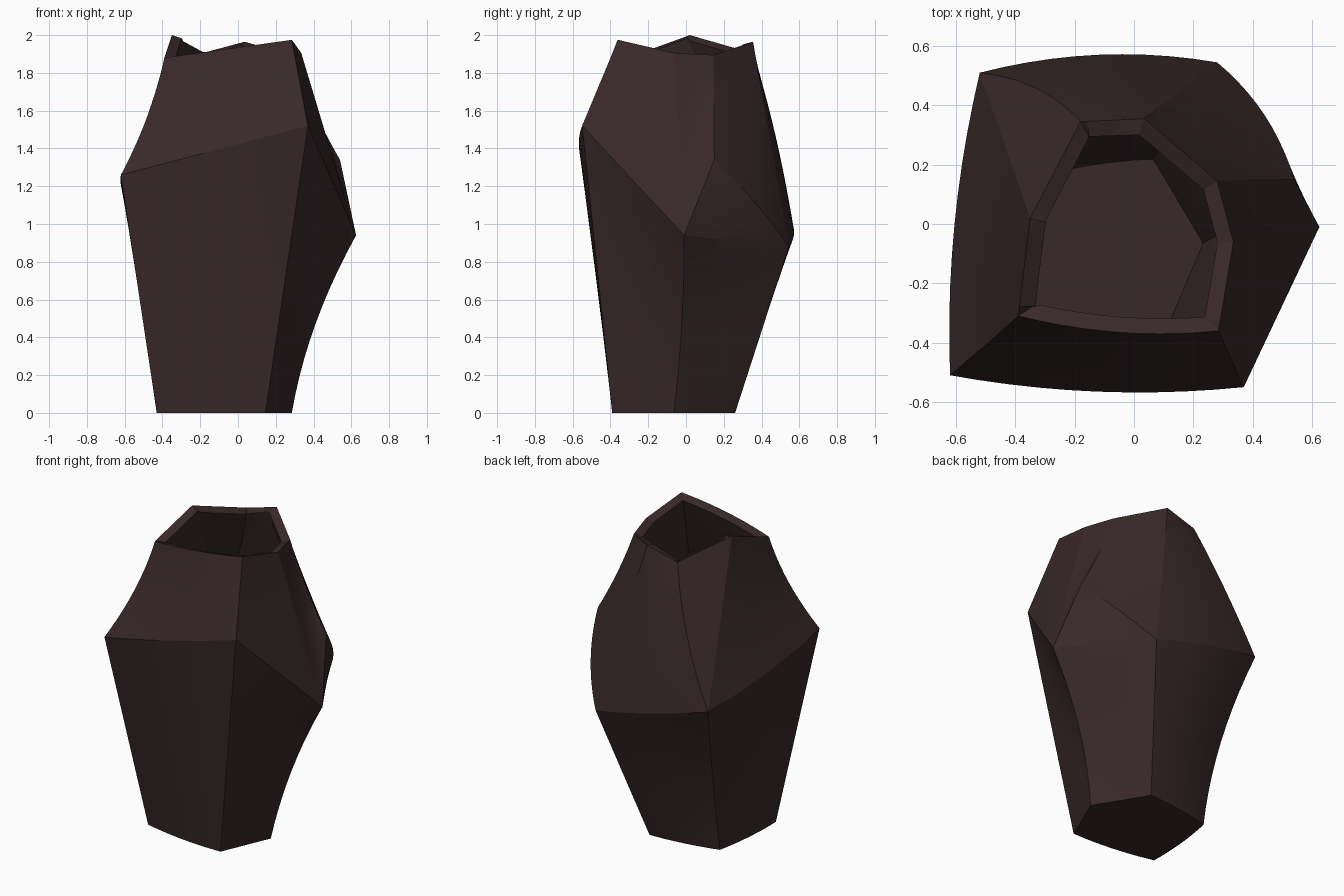
import bpy, bmesh, math
from mathutils import Vector as V

if "Cube" in bpy.data.objects:
    bpy.data.objects.remove(bpy.data.objects["Cube"])

# Corner points: b = base, m = belly, r = rim
P = {k: V(p) for k, p in dict(
    b0=(-.43, -.325, 0), b1=(.145, -.39, 0), b2=(.285, -.065, 0), b3=(.085, .26, 0), b4=(-.383, .192, 0),
    m0=(-.62, -.51, 1.26), m1=(.37, -.55, 1.52), m2=(.625, -.01, .94), m3=(.28, .545, .88),
    m4=(-.52, .51, 1.07), f=(.54, .15, 1.34),
    r0=(-.39, -.31, 1.88), r1=(.285, -.36, 1.975), r2=(.335, -.06, 1.905), r3=(.28, .145, 1.895),
    r4=(.035, .355, 1.965), r5=(-.18, .345, 1.907), r6=(-.35, .02, 2.0)).items()}

# How far the middle of a curved edge leaves the straight line
BULGE = {k: V(p) for k, p in {
    ('m0', 'm1'): (0, -.035, 0), ('m0', 'm4'): (-.035, 0, 0), ('m3', 'm4'): (0, .043, 0),
    ('f', 'm3'): (.03, .02, 0), ('m0', 'r0'): (.025, .02, 0), ('m4', 'r5'): (.02, .03, 0),
    ('b2', 'm2'): (-.045, .015, 0), ('b4', 'm4'): (.035, -.035, 0), ('r0', 'r1'): (0, -.03, 0),
    ('b0', 'b1'): (0, -.02, 0), ('b3', 'b4'): (0, .015, 0), ('b0', 'b4'): (-.015, 0, 0),
    ('f', 'r3'): (-.015, 0, 0)}.items()}


def edge(a, b, t):
    off = BULGE.get(tuple(sorted((a, b))), V((0, 0, 0)))
    return P[a].lerp(P[b], t) + off * 4 * t * (1 - t)


def patch(bm, a, b, c, d, n=10):
    """Coons patch between four corners (a repeated corner gives a triangle)."""
    grid = []
    for j in range(n + 1):
        v = j / n
        row = []
        for i in range(n + 1):
            u = i / n
            p = edge(a, b, u) * (1 - v) + edge(d, c, u) * v
            p += edge(a, d, v) * (1 - u) + edge(b, c, v) * u
            p -= P[a].lerp(P[b], u).lerp(P[d].lerp(P[c], u), v)
            row.append(bm.verts.new(p))
        grid.append(row)
    for j in range(n):
        for i in range(n):
            bm.faces.new((grid[j][i], grid[j][i + 1], grid[j + 1][i + 1], grid[j + 1][i]))


bm = bmesh.new()
# Lower walls
for i in range(5):
    k = (i + 1) % 5
    patch(bm, f'b{i}', f'b{k}', f'm{k}', f'm{i}')
# Shoulder
for q in ('m0 m1 r1 r0', 'm1 m2 r2 r1', 'm2 f r3 r2', 'm2 m3 f f', 'f m3 r4 r3',
          'm3 m4 r5 r4', 'm4 m4 r6 r5', 'm4 m0 r0 r6'):
    patch(bm, *q.split())
bmesh.ops.remove_doubles(bm, verts=bm.verts[:], dist=.0005)
# Base
bmesh.ops.contextual_create(bm, geom=[e for e in bm.edges if e.is_boundary and
                                      all(v.co.z < .001 for v in e.verts)])
bmesh.ops.recalc_face_normals(bm, faces=bm.faces[:])
floor = min(bm.faces, key=lambda f: f.calc_center_median().z)
if floor.normal.z > 0:
    bmesh.ops.reverse_faces(bm, faces=bm.faces[:])

mesh = bpy.data.meshes.new('faceted_vase')
bm.to_mesh(mesh)
bm.free()
vase = bpy.data.objects.new('faceted_vase', mesh)
bpy.context.collection.objects.link(vase)

mat = bpy.data.materials.new('dark_brown_clay')
mat.diffuse_color = (.04, .022, .022, 1)
mat.use_nodes = True
mat.node_tree.nodes["Principled BSDF"].inputs["Base Color"].default_value = mat.diffuse_color
mesh.materials.append(mat)

# Wall thickness, leaving the mouth open
bpy.context.view_layer.objects.active = vase
vase.select_set(True)
s = vase.modifiers.new('wall', 'SOLIDIFY')
s.thickness = .055
s.offset = -1
s.use_even_offset = True
bpy.ops.object.modifier_apply(modifier='wall')
bpy.ops.object.shade_smooth_by_angle(angle=math.radians(15))
